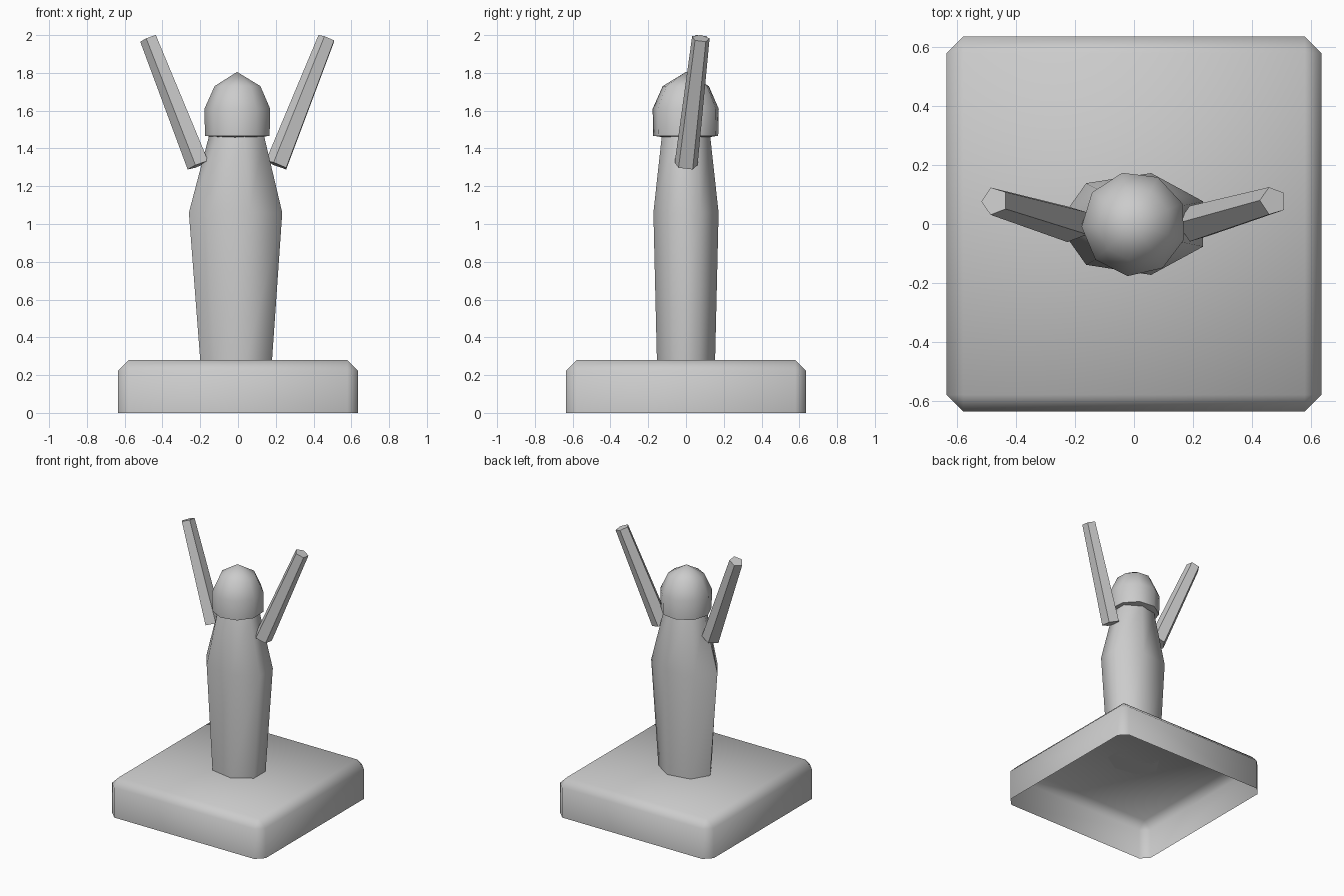
import bpy, bmesh
from math import cos, sin, pi, radians
from mathutils import Vector

if "Cube" in bpy.data.objects:
    bpy.data.objects.remove(bpy.data.objects["Cube"])


def finish(name, bm, angle):
    bmesh.ops.recalc_face_normals(bm, faces=bm.faces)
    me = bpy.data.meshes.new(name)
    bm.to_mesh(me)
    bm.free()
    ob = bpy.data.objects.new(name, me)
    bpy.context.collection.objects.link(ob)
    bpy.ops.object.select_all(action='DESELECT')
    ob.select_set(True)
    bpy.context.view_layer.objects.active = ob
    bpy.ops.object.shade_smooth_by_angle(angle=radians(angle))
    return ob


def loft(name, rings, angle):
    """Skin a list of equal-sized point rings and cap both ends."""
    bm = bmesh.new()
    loops = [[bm.verts.new(p) for p in ring] for ring in rings]
    n = len(loops[0])
    for a, b in zip(loops, loops[1:]):
        for i in range(n):
            j = (i + 1) % n
            bm.faces.new((a[i], a[j], b[j], b[i]))
    bm.faces.new(loops[0][::-1])
    bm.faces.new(loops[-1])
    bmesh.ops.remove_doubles(bm, verts=bm.verts, dist=0.0005)
    return finish(name, bm, angle)


def ring(n, rx, ry, z, phase=pi):
    return [Vector((rx * cos(phase + 2 * pi * i / n),
                    ry * sin(phase + 2 * pi * i / n), z)) for i in range(n)]


# Plinth: chamfered slab, open underneath
bm = bmesh.new()
bmesh.ops.create_cube(bm, size=1)
for v in bm.verts:
    v.co = Vector((v.co.x * 1.27, v.co.y * 1.27, (v.co.z + 0.5) * 0.28))
floor = [f for f in bm.faces if f.calc_center_median().z < 0.01]
bmesh.ops.delete(bm, geom=floor, context='FACES_ONLY')
edges = [e for e in bm.edges if not all(v.co.z < 0.01 for v in e.verts)]
bmesh.ops.bevel(bm, geom=edges, offset=0.056, segments=1, affect='EDGES')
finish("plinth", bm, 60)

# Body: seven-sided tapered column
loft("body", [ring(7, 0.20, 0.158, 0.28), ring(7, 0.26, 0.177, 1.06),
              ring(7, 0.155, 0.132, 1.46), ring(7, 0.14, 0.12, 1.50)], 60)

# Head: faceted dome
ph = radians(23)
bm = bmesh.new()
profile = [(0.10, 1.456), (0.175, 1.467), (0.178, 1.61), (0.124, 1.73)]
loops = [[bm.verts.new(p) for p in ring(9, r, r, z, ph)] for r, z in profile]
tip = bm.verts.new((-0.005, 0, 1.805))
bm.faces.new(loops[0][::-1])
for i in range(9):
    j = (i + 1) % 9
    for a, b in zip(loops, loops[1:]):
        bm.faces.new((a[i], a[j], b[j], b[i]))
    bm.faces.new((loops[-1][i], loops[-1][j], tip))
finish("head", bm, 60)

# Raised arms: five-sided tapered rods
for side, name in ((-1, "left_arm"), (1, "right_arm")):
    start = Vector((side * 0.207, 0.0, 1.312))
    end = Vector((side * 0.472, 0.078, 1.983))
    d = (end - start).normalized()
    u = (Vector((1, 0, 0)) - d * d.x).normalized()
    w = d.cross(u)
    loft(name, [[c + u * p.x + w * p.y for p in ring(5, r, r, 0)]
                for c, r in ((start, 0.064), (end, 0.049))], 30)
